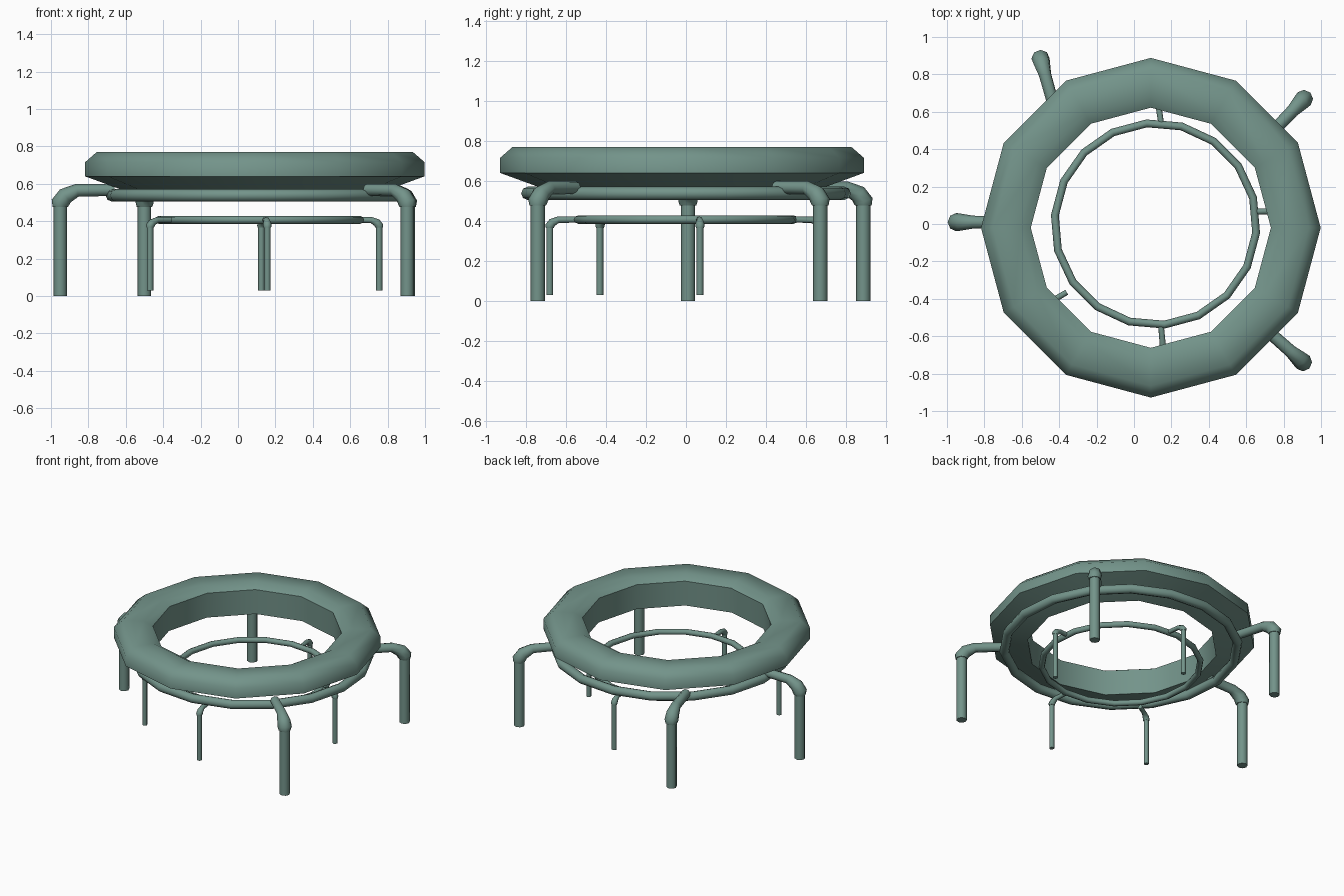
import bpy, bmesh, math
from mathutils import Vector

if "Cube" in bpy.data.objects:
    bpy.data.objects.remove(bpy.data.objects["Cube"])

# Muted green paint shared by every part
green = bpy.data.materials.new("muted_green")
green.diffuse_color = (0.172, 0.295, 0.255, 1)
green.use_nodes = True
green.node_tree.nodes["Principled BSDF"].inputs["Base Color"].default_value = green.diffuse_color


def finish(obj, angle):
    """Paint the part and smooth it, keeping edges above the angle sharp."""
    obj.data.materials.clear()
    obj.data.materials.append(green)
    bpy.ops.object.select_all(action='DESELECT')
    obj.select_set(True)
    bpy.context.view_layer.objects.active = obj
    bpy.ops.object.shade_smooth_by_angle(angle=math.radians(angle))


def tube(name, points, radii):
    """Capped eight-sided tube along points, with a radius at each point."""
    curve = bpy.data.curves.new(name, 'CURVE')
    curve.dimensions = '3D'
    curve.bevel_depth = 1.0
    curve.bevel_resolution = 2
    curve.use_fill_caps = True
    spline = curve.splines.new('POLY')
    spline.points.add(len(points) - 1)
    for sp, p, r in zip(spline.points, points, radii):
        sp.co = (*p, 1)
        sp.radius = r
    obj = bpy.data.objects.new(name, curve)
    bpy.context.collection.objects.link(obj)
    bpy.ops.object.select_all(action='DESELECT')
    obj.select_set(True)
    bpy.context.view_layer.objects.active = obj
    bpy.ops.object.convert(target='MESH')
    finish(bpy.context.object, 62)


def lathe_ring(name, profile, centre, sides):
    """Closed ring made by turning a closed (radius, z) profile."""
    bm = bmesh.new()
    loops = []
    for i in range(sides):
        a = math.tau * i / sides
        loops.append([bm.verts.new((centre[0] + r * math.cos(a),
                                    centre[1] + r * math.sin(a), z))
                      for r, z in profile])
    n = len(profile)
    for i in range(sides):
        a, b = loops[i], loops[(i + 1) % sides]
        for j in range(n):
            k = (j + 1) % n
            bm.faces.new((a[j], b[j], b[k], a[k]))
    bmesh.ops.recalc_face_normals(bm, faces=bm.faces)
    mesh = bpy.data.meshes.new(name)
    bm.to_mesh(mesh)
    bm.free()
    obj = bpy.data.objects.new(name, mesh)
    bpy.context.collection.objects.link(obj)
    finish(obj, 48)


def hoop(name, centre, major, minor):
    bpy.ops.mesh.primitive_torus_add(location=centre, rotation=(0, 0, math.radians(15)),
                                     major_radius=major, minor_radius=minor,
                                     major_segments=18, minor_segments=8)
    bpy.context.object.name = name
    finish(bpy.context.object, 62)


def bent_leg(name, foot, end, base, top, r, bend):
    """Upright post plus a flared elbow whose arm runs inward to end."""
    f, e = Vector(foot), Vector(end)
    d = (e - f).normalized()

    def at(dist, z):
        p = f + d * dist
        return (p.x, p.y, z)
    tube(name + "_post", [at(0, base), at(0, top - bend * 0.65)], [r, r])
    tube(name + "_elbow",
         [at(0, top - bend), at(0, top - bend * 0.75), at(bend * 0.3, top - bend * 0.35),
          at(bend * 1.0, top - bend * 0.02), at((e - f).length, top)],
         [r * 1.15, r * 1.35, r * 1.25, r * 0.95, r * 0.9])


# Chunky twelve-sided top ring
lathe_ring("top_ring", [(0.642, 0.735), (0.70, 0.768), (0.845, 0.77), (0.908, 0.715),
                        (0.908, 0.64), (0.73, 0.575), (0.648, 0.55)],
           (0.09, -0.02), 12)

# Support hoops
hoop("outer_hoop", (0.115, 0, 0.538), 0.793, 0.033)
hoop("inner_hoop", (0.115, 0, 0.407), 0.54, 0.021)

# Outer legs: foot position, inner end of arm
outer = [((-0.95, 0.01), (-0.66, 0.01)), ((-0.5, 0.885), (-0.42, 0.6)),
         ((0.91, 0.67), (0.70, 0.45)), ((0.905, -0.74), (0.69, -0.55))]
for i, (foot, end) in enumerate(outer):
    bent_leg(f"outer_leg_{i + 1}", foot, end, 0.0, 0.567, 0.036, 0.09)

# Inner legs
inner = [((0.755, 0.07), (0.64, 0.065)), ((-0.47, -0.43), (-0.36, -0.365)),
         ((0.157, -0.68), (0.145, -0.55)), ((0.125, 0.67), (0.145, 0.54))]
for i, (foot, end) in enumerate(inner):
    bent_leg(f"inner_leg_{i + 1}", foot, end, 0.03, 0.407, 0.017, 0.042)
